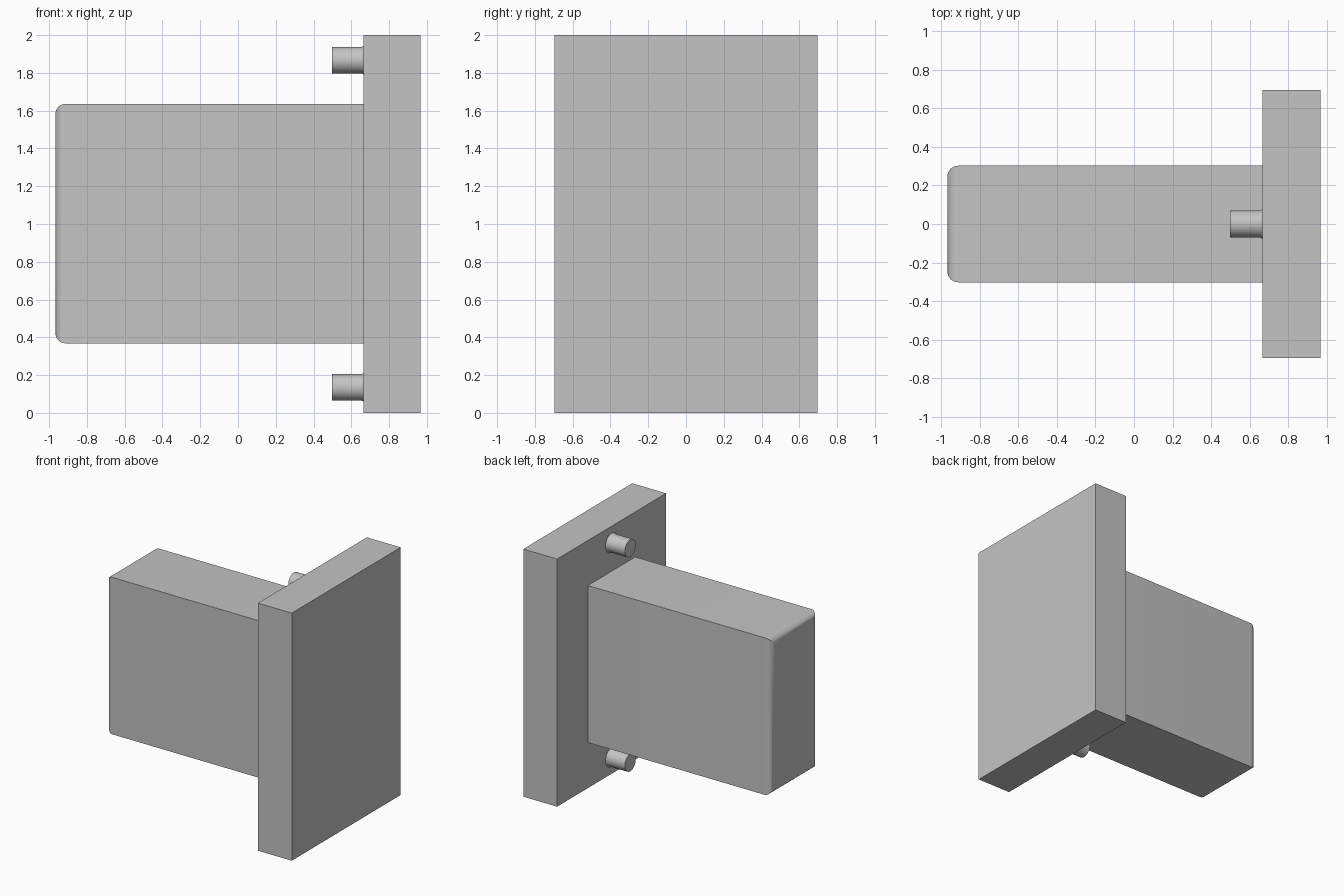
import bpy, bmesh, math
from mathutils import Matrix

if "Cube" in bpy.data.objects:
    bpy.data.objects.remove(bpy.data.objects["Cube"])

grey = bpy.data.materials.new("light_grey")
grey.diffuse_color = (0.55, 0.55, 0.55, 1)
grey.use_nodes = True
grey.node_tree.nodes["Principled BSDF"].inputs["Base Color"].default_value = grey.diffuse_color


def finish(name, bm, smooth):
    bmesh.ops.recalc_face_normals(bm, faces=bm.faces)
    mesh = bpy.data.meshes.new(name)
    bm.to_mesh(mesh)
    bm.free()
    mesh.materials.append(grey)
    obj = bpy.data.objects.new(name, mesh)
    bpy.context.collection.objects.link(obj)
    if smooth:
        bpy.ops.object.select_all(action='DESELECT')
        bpy.context.view_layer.objects.active = obj
        obj.select_set(True)
        bpy.ops.object.shade_smooth_by_angle(angle=math.radians(30))
    return obj


def box(x0, x1, y, z0, z1):
    bm = bmesh.new()
    size = Matrix.Diagonal((x1 - x0, 2 * y, z1 - z0, 1))
    place = Matrix.Translation(((x0 + x1) / 2, 0, (z0 + z1) / 2))
    bmesh.ops.create_cube(bm, size=1, matrix=place @ size)
    return bm


# Upright mounting plate
finish("back_plate", box(0.665, 0.967, 0.695, 0, 2), False)

# Main block, with the rim of its free end rounded
bm = box(-0.967, 0.665, 0.302, 0.368, 1.636)
rim = [e for e in bm.edges if all(v.co.x < -0.9 for v in e.verts)]
bmesh.ops.bevel(bm, geom=rim, offset=0.055, segments=8, profile=0.5,
                affect='EDGES', clamp_overlap=True)
finish("main_block", bm, True)


# Pins: a turned profile with a small fillet where it meets the plate
def pin(name, z, sides=40):
    profile = [(0.498, 0.07), (0.652, 0.07), (0.657, 0.071),
               (0.662, 0.074), (0.667, 0.08)]
    bm = bmesh.new()
    rings = [[bm.verts.new((x, r * math.cos(2 * math.pi * i / sides),
                            z + r * math.sin(2 * math.pi * i / sides)))
              for i in range(sides)] for x, r in profile]
    for a, b in zip(rings, rings[1:]):
        for i in range(sides):
            j = (i + 1) % sides
            bm.faces.new((a[i], a[j], b[j], b[i]))
    bm.faces.new(rings[0])
    bm.faces.new(rings[-1])
    finish(name, bm, True)


pin("lower_pin", 0.135)
pin("upper_pin", 1.867)
